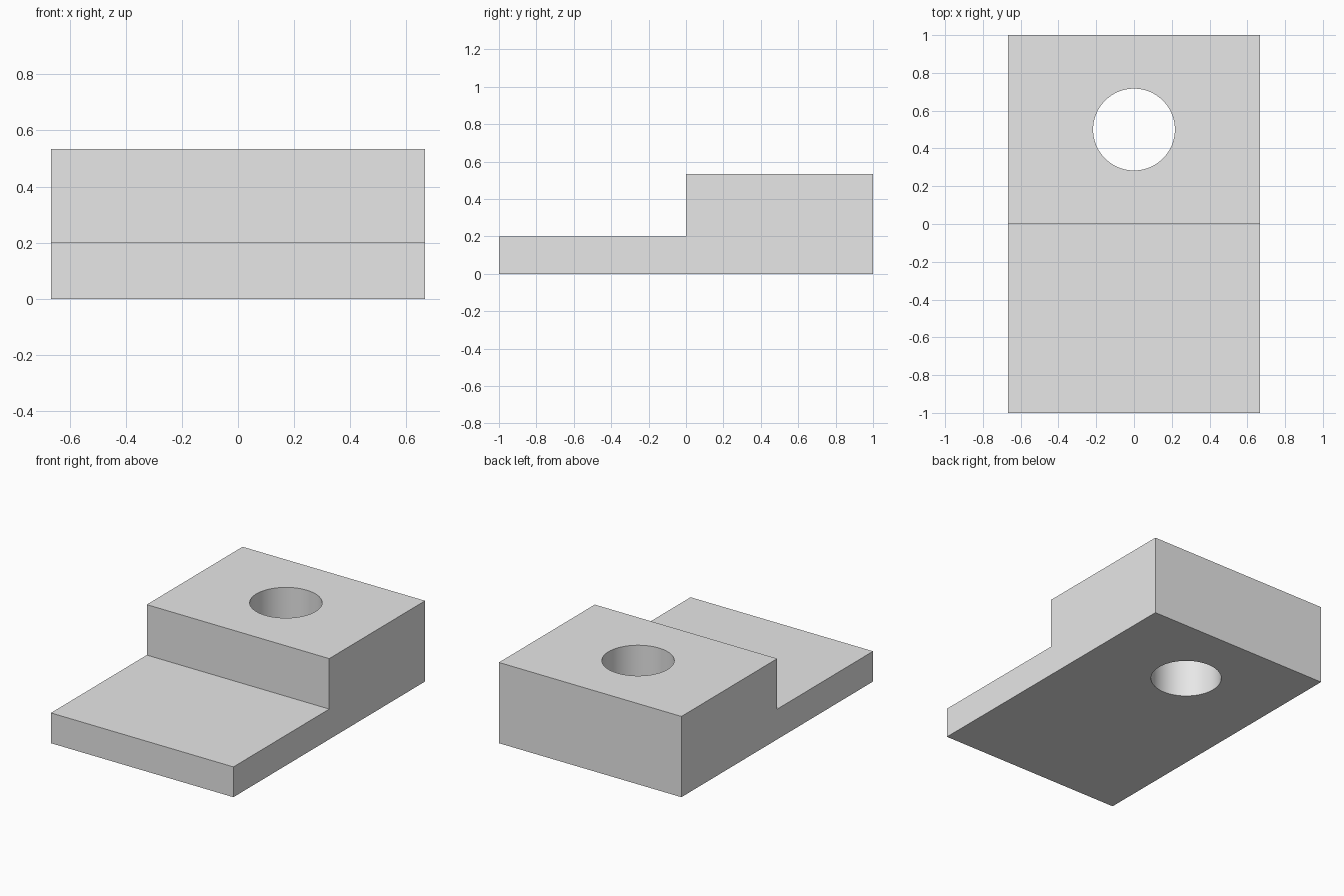
import bpy
import bmesh

cube = bpy.data.objects.get("Cube")
if cube:
    bpy.data.objects.remove(cube, do_unlink=True)

UNIT = 1 / 15           # the block is 30 units long
WIDTH, LENGTH = 20 * UNIT, 30 * UNIT
BASE_H, TOTAL_H = 3 * UNIT, 8 * UNIT
HOLE_R = 3.25 * UNIT

grey = bpy.data.materials.new("plain_grey")
grey.use_nodes = True
colour = (0.8, 0.8, 0.8, 1)
grey.diffuse_color = colour
grey.node_tree.nodes["Principled BSDF"].inputs["Base Color"].default_value = colour


def add_object(name, bm):
    bmesh.ops.recalc_face_normals(bm, faces=bm.faces)
    mesh = bpy.data.meshes.new(name)
    bm.to_mesh(mesh)
    bm.free()
    mesh.materials.append(grey)
    obj = bpy.data.objects.new(name, mesh)
    bpy.context.collection.objects.link(obj)
    return obj


# Stepped side profile (y, z), extruded across the width
half = LENGTH / 2
profile = [(-half, 0), (half, 0), (half, TOTAL_H),
           (0, TOTAL_H), (0, BASE_H), (-half, BASE_H)]
bm = bmesh.new()
face = bm.faces.new([bm.verts.new((-WIDTH / 2, y, z)) for y, z in profile])
side = bmesh.ops.extrude_face_region(bm, geom=[face])
moved = [g for g in side["geom"] if isinstance(g, bmesh.types.BMVert)]
bmesh.ops.translate(bm, verts=moved, vec=(WIDTH, 0, 0))
block = add_object("stepped_block", bm)

# Round through hole in the middle of the raised half
bm = bmesh.new()
bmesh.ops.create_cone(bm, cap_ends=True, segments=96, radius1=HOLE_R,
                      radius2=HOLE_R, depth=TOTAL_H * 2)
bmesh.ops.translate(bm, verts=bm.verts, vec=(0, half / 2, TOTAL_H / 2))
cutter = add_object("hole_cutter", bm)

cut = block.modifiers.new("through_hole", "BOOLEAN")
cut.operation = "DIFFERENCE"
cut.solver = "EXACT"
cut.object = cutter
bpy.ops.object.select_all(action="DESELECT")
block.select_set(True)
bpy.context.view_layer.objects.active = block
bpy.ops.object.modifier_apply(modifier=cut.name)
bpy.data.objects.remove(cutter, do_unlink=True)

# Smooth hole wall, crisp block edges
bpy.ops.object.shade_smooth_by_angle()
